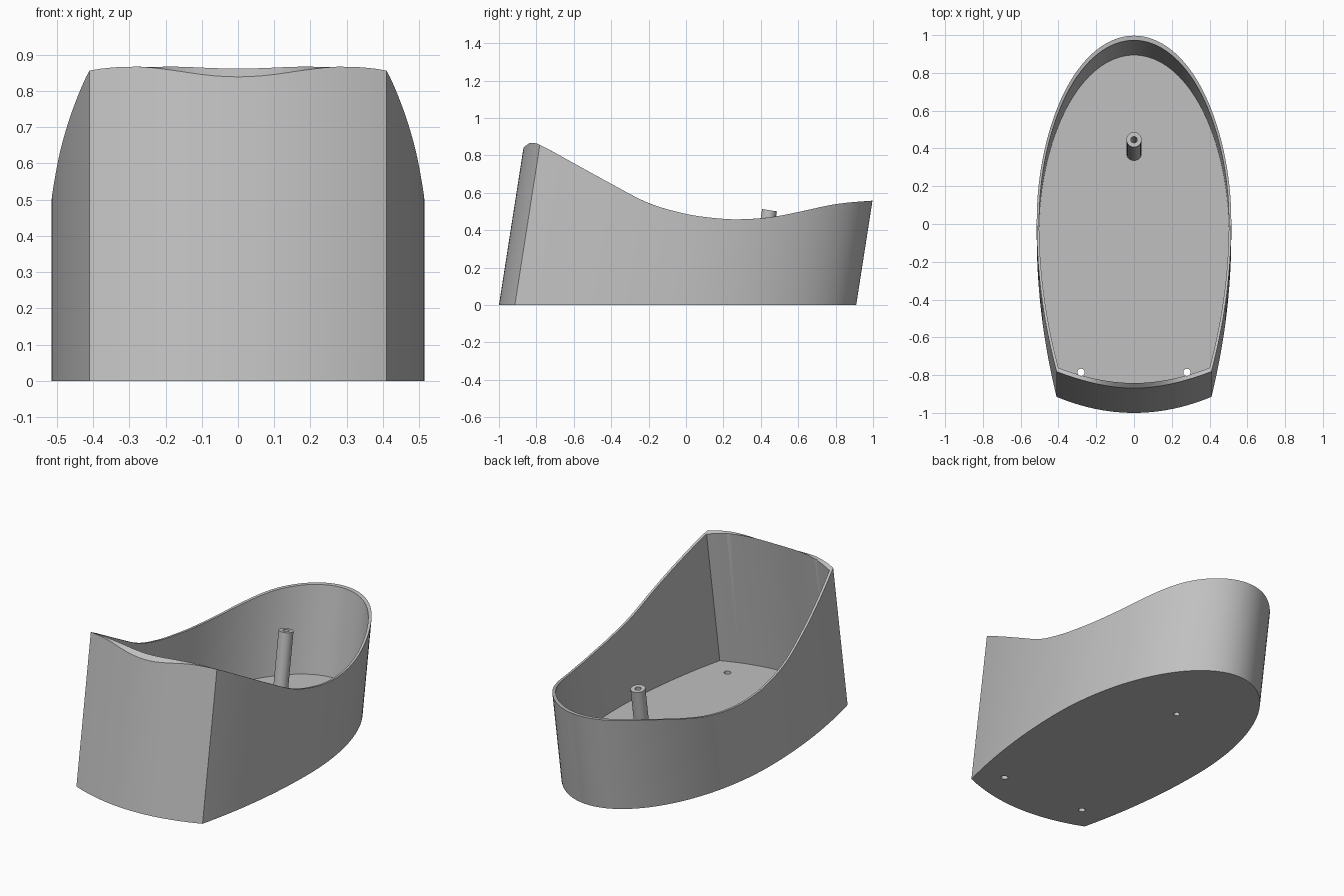
import bpy, bmesh, math
from mathutils import Vector

cube = bpy.data.objects.get("Cube")
if cube:
    bpy.data.objects.remove(cube, do_unlink=True)

LEAN = 0.156      # backward lean of the walls per unit of height
FLOOR = 0.055     # floor thickness
MID = -0.06       # y of the widest section
HALF_W, CORNER_W, CORNER_Y = 0.515, 0.41, -0.915
AXIS = Vector((0, LEAN, 1)).normalized()

grey = bpy.data.materials.new("light grey")
grey.use_nodes = True
colour = (0.53, 0.53, 0.53, 1)
grey.diffuse_color = colour
grey.node_tree.nodes["Principled BSDF"].inputs["Base Color"].default_value = colour

# Height of the rim along y
RIM = [(-0.93, 0.77), (-0.87, 0.838), (-0.85, 0.857), (-0.825, 0.867), (-0.785, 0.858),
       (-0.6, 0.758), (-0.4, 0.648), (-0.2, 0.545), (0, 0.487), (0.15, 0.465),
       (0.28, 0.458), (0.45, 0.469), (0.6, 0.497), (0.8, 0.539), (1.0, 0.558), (1.1, 0.56)]


def rim_height(y):
    i = next((k for k in range(1, len(RIM) - 2) if y <= RIM[k + 1][0]), len(RIM) - 3)
    (xa, za), (x0, z0), (x1, z1), (xb, zb) = RIM[i - 1:i + 3]
    h = x1 - x0
    m0, m1 = (z1 - za) / (x1 - xa) * h, (zb - z0) / (xb - x0) * h
    t = (y - x0) / h
    return ((2*t**3 - 3*t*t + 1) * z0 + (t**3 - 2*t*t + t) * m0
            + (3*t*t - 2*t**3) * z1 + (t**3 - t*t) * m1)


def outline():
    """Footprint: bowed front, gently curved sides, elliptical back."""
    pts = []
    for i in range(24):
        x = CORNER_W * (i / 12 - 1)
        pts.append((x, -1 + (1 + CORNER_Y) * (x / CORNER_W) ** 2))
    side = [(HALF_W - (HALF_W - CORNER_W) * (1 - i / 20) ** 2,
             CORNER_Y + (MID - CORNER_Y) * i / 20) for i in range(20)]
    pts += side
    for i in range(65):
        a = math.pi * i / 64
        pts.append((HALF_W * math.cos(a), MID + (0.91 - MID) * math.sin(a)))
    pts += [(-x, y) for x, y in reversed(side[1:])]
    return pts


def finish(obj):
    bpy.ops.object.select_all(action='DESELECT')
    obj.select_set(True)
    bpy.context.view_layer.objects.active = obj
    bpy.ops.object.shade_smooth_by_angle(angle=math.radians(28))


def make_object(name, bm):
    bmesh.ops.recalc_face_normals(bm, faces=bm.faces)
    mesh = bpy.data.meshes.new(name)
    bm.to_mesh(mesh)
    bm.free()
    obj = bpy.data.objects.new(name, mesh)
    mesh.materials.append(grey)
    bpy.context.collection.objects.link(obj)
    return obj


def rod(name, start, end, radius):
    start, end = Vector(start), Vector(end)
    bm = bmesh.new()
    bmesh.ops.create_cone(bm, cap_ends=True, segments=32, radius1=radius,
                          radius2=radius, depth=(end - start).length)
    obj = make_object(name, bm)
    obj.rotation_mode = 'QUATERNION'
    obj.rotation_quaternion = Vector((0, 0, 1)).rotation_difference(end - start)
    obj.location = (start + end) / 2
    return obj


def cut(obj, cutter):
    bpy.context.view_layer.update()
    mod = obj.modifiers.new("hole", 'BOOLEAN')
    mod.operation, mod.solver, mod.object = 'DIFFERENCE', 'EXACT', cutter
    bpy.context.view_layer.objects.active = obj
    bpy.ops.object.modifier_apply(modifier=mod.name)


# Planter body: leaning open shell with a flat floor and wavy rim
bm = bmesh.new()


def ring(scale, height=None):
    verts = []
    for x, y in outline():
        x, y = x * scale, MID + (y - MID) * scale
        z = height
        if z is None:
            z = 0.6
            for _ in range(12):
                z = rim_height(y + LEAN * z)
        verts.append(bm.verts.new((x, y + LEAN * z, z)))
    return verts


rings = [ring(1, 0), ring(1), ring(0.975), ring(0.975, FLOOR)]
for a, b in zip(rings, rings[1:]):
    for i in range(len(a)):
        j = (i + 1) % len(a)
        bm.faces.new((a[i], a[j], b[j], b[i]))
bm.faces.new(rings[0])
bm.faces.new(rings[-1])
body = make_object("shell_body", bm)

# Leaning hollow post standing on the floor
foot = Vector((0, 0.376, FLOOR))
top = foot + AXIS * 0.457
post = rod("hollow_post", foot - AXIS * 0.02, top, 0.04)

# Drilled holes: one along the post, two upright at the front wall
bore = rod("post_bore", foot - AXIS * 0.2, top + AXIS * 0.1, 0.017)
cut(post, bore)
cut(body, bore)
cutters = [bore]
for side in (-1, 1):
    drill = rod("front_drill", (side * 0.28, -0.785, -0.1), (side * 0.28, -0.785, 1), 0.019)
    cut(body, drill)
    cutters.append(drill)
for c in cutters:
    bpy.data.objects.remove(c, do_unlink=True)

for obj in (body, post):
    finish(obj)
